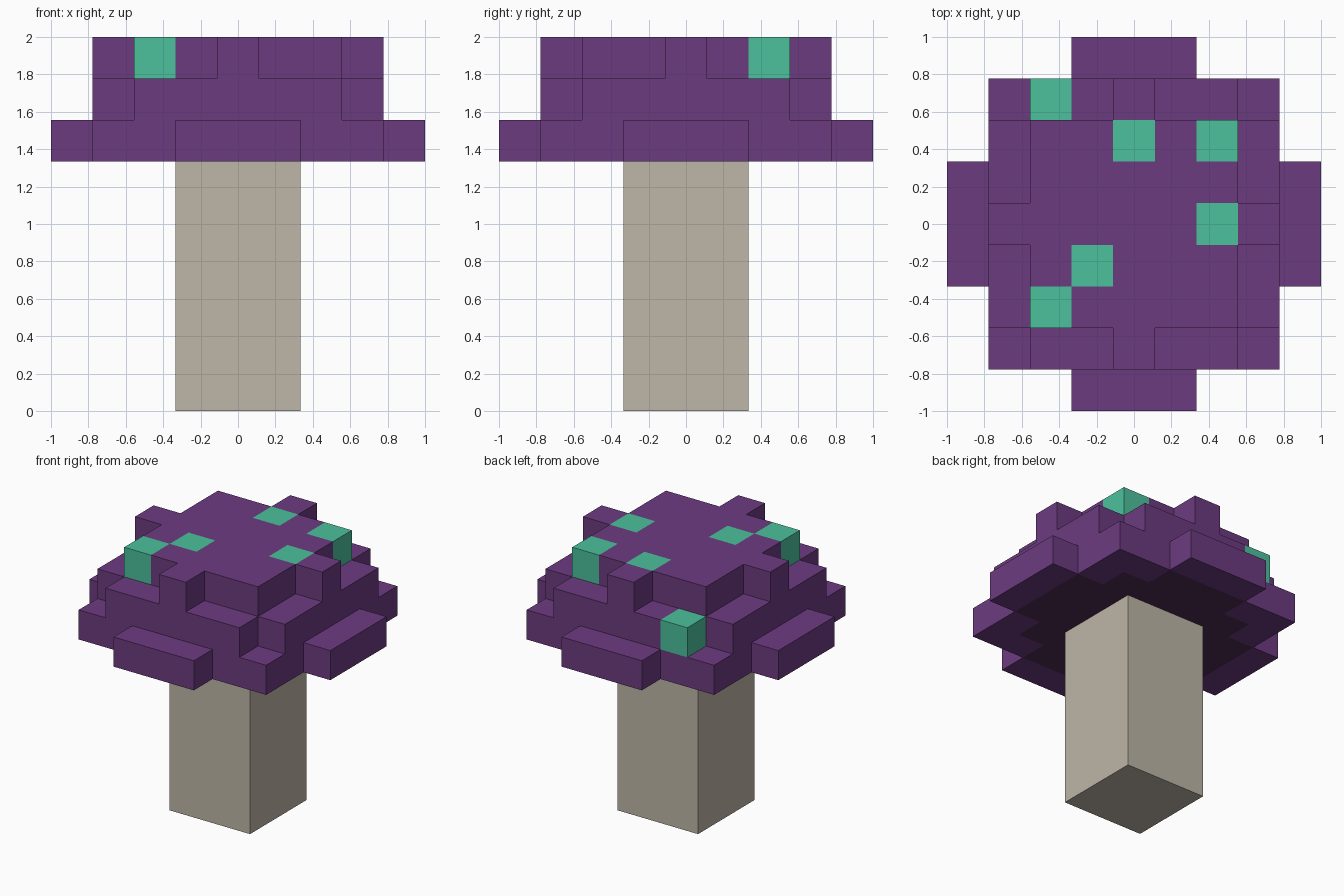
import bpy, bmesh
from mathutils import Vector

old = bpy.data.objects.get("Cube")
if old:
    bpy.data.objects.remove(old, do_unlink=True)

CELL = 2 / 9      # edge of one block
STEM_H = 6        # stem height in blocks


def linear(c):
    c /= 255
    return c / 12.92 if c <= 0.04045 else ((c + 0.055) / 1.055) ** 2.4


def material(name, r, g, b):
    col = (linear(r), linear(g), linear(b), 1)
    m = bpy.data.materials.new(name)
    m.diffuse_color = col
    m.use_nodes = True
    m.node_tree.nodes["Principled BSDF"].inputs["Base Color"].default_value = col
    return m


purple = material("purple", 108, 59, 128)
green = material("green", 76, 192, 156)
dark_purple = material("dark_purple", 78, 44, 84)
beige = material("beige", 190, 183, 167)


def finish(name, bm, mats):
    mesh = bpy.data.meshes.new(name)
    bmesh.ops.recalc_face_normals(bm, faces=bm.faces)
    bm.to_mesh(mesh)
    bm.free()
    for m in mats:
        mesh.materials.append(m)
    obj = bpy.data.objects.new(name, mesh)
    bpy.context.collection.objects.link(obj)
    return obj


# Stem: one square post, three blocks wide
bm = bmesh.new()
bmesh.ops.create_cube(bm, size=1)
bmesh.ops.scale(bm, vec=(3 * CELL, 3 * CELL, STEM_H * CELL), verts=bm.verts)
bmesh.ops.translate(bm, vec=(0, 0, STEM_H * CELL / 2), verts=bm.verts)
finish("stem", bm, [beige])


# Cap plan of each layer, counted in blocks from the centre
def in_cap(i, j, k):
    a, b = sorted((abs(i), abs(j)))
    if k == 0:                                  # wide brim with four tabs
        return b <= 3 or (b == 4 and a <= 1)
    if k == 1:                                  # square without its corners
        return b <= 3 and (a, b) != (3, 3)
    if k == 2:                                  # crown with four single blocks
        return b <= 2 or (b == 3 and a == 0)
    return False


SPOTS = {(0, 2, 2), (2, 2, 2), (2, 0, 2), (-1, -1, 2), (-2, -2, 2), (-2, 3, 1)}

# Cap: outer skin of the blocks, spots and underside coloured by rule
bm = bmesh.new()
axes = [Vector((1, 0, 0)), Vector((0, 1, 0)), Vector((0, 0, 1))]
for k in range(3):
    for i in range(-4, 5):
        for j in range(-4, 5):
            if not in_cap(i, j, k):
                continue
            centre = Vector((i, j, k + STEM_H + 0.5))
            for n in range(3):
                for sign in (1, -1):
                    d = axes[n] * sign
                    if in_cap(i + int(d.x), j + int(d.y), k + int(d.z)):
                        continue
                    u, v = axes[(n + 1) % 3] * sign, axes[(n + 2) % 3]
                    ring = [(-1, -1), (1, -1), (1, 1), (-1, 1)]
                    f = bm.faces.new([bm.verts.new((centre + (d + u * s + v * t) / 2) * CELL)
                                      for s, t in ring])
                    if (i, j, k) in SPOTS:
                        f.material_index = 1
                    elif k == 0 and d.z < 0 and abs(i) <= 3 and abs(j) <= 3 and abs(i) + abs(j) <= 4:
                        f.material_index = 2
bmesh.ops.remove_doubles(bm, verts=bm.verts, dist=0.001)
finish("cap", bm, [purple, green, dark_purple])
